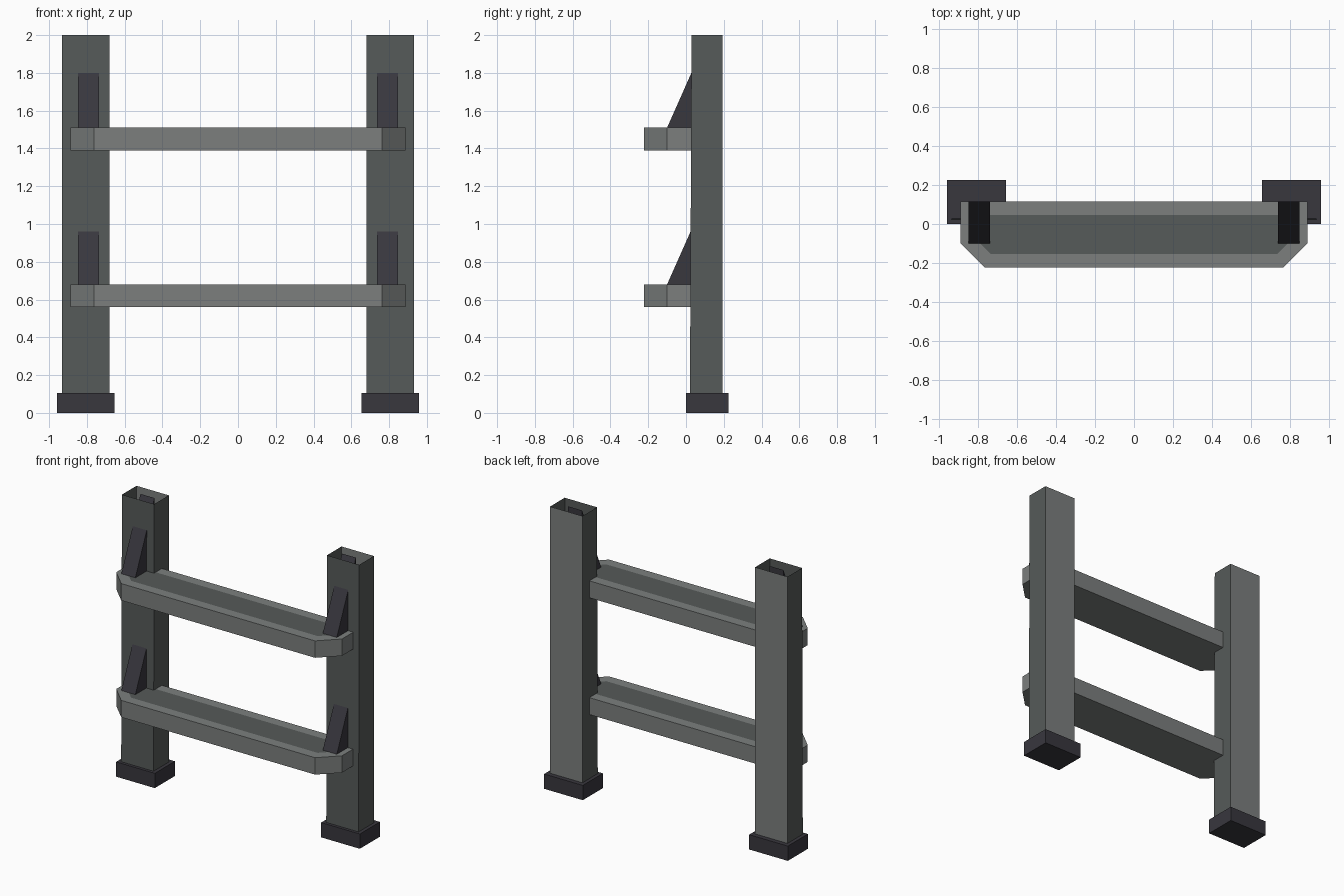
import bpy, bmesh

if "Cube" in bpy.data.objects:
    bpy.data.objects.remove(bpy.data.objects["Cube"])


def material(name, rgb):
    m = bpy.data.materials.new(name)
    m.diffuse_color = (*rgb, 1)
    m.use_nodes = True
    m.node_tree.nodes["Principled BSDF"].inputs["Base Color"].default_value = m.diffuse_color
    return m


LIGHT = material("light grey", (0.200, 0.212, 0.208))
DARK = material("dark grey", (0.093, 0.103, 0.100))
BLACK = material("charcoal", (0.040, 0.038, 0.048))


def finish(name, bm, mats, rule=None):
    bmesh.ops.recalc_face_normals(bm, faces=bm.faces)
    bm.normal_update()
    if rule:
        for f in bm.faces:
            f.material_index = rule(f)
    me = bpy.data.meshes.new(name)
    bm.to_mesh(me)
    bm.free()
    for m in mats:
        me.materials.append(m)
    ob = bpy.data.objects.new(name, me)
    bpy.context.collection.objects.link(ob)
    return ob


def loft(bottom, top, cap_bottom=True, cap_top=True):
    """Join two matching rings of points."""
    bm = bmesh.new()
    a = [bm.verts.new(p) for p in bottom]
    b = [bm.verts.new(p) for p in top]
    n = len(a)
    for i in range(n):
        j = (i + 1) % n
        bm.faces.new((a[i], a[j], b[j], b[i]))
    if cap_bottom:
        bm.faces.new(a[::-1])
    if cap_top:
        bm.faces.new(b)
    return bm


def rect(x0, x1, y0, y1, z):
    return [(x0, y0, z), (x1, y0, z), (x1, y1, z), (x0, y1, z)]


for side, s in (("left", -1), ("right", 1)):
    xs = lambda a, b: sorted((s * a, s * b))
    # foot block
    finish(side + "_foot", loft(rect(*xs(0.654, 0.958), 0.0, 0.225, 0),
                                rect(*xs(0.654, 0.958), 0.0, 0.225, 0.105)), [BLACK])
    # hollow post, open at the top, lighter on the back; built closed so normals face out
    bm = loft(rect(*xs(0.679, 0.933), 0.021, 0.193, 0.1),
              rect(*xs(0.679, 0.933), 0.029, 0.193, 2.0))
    bmesh.ops.recalc_face_normals(bm, faces=bm.faces)
    caps = [f for f in bm.faces if abs(f.normal.z) > 0.9]
    bmesh.ops.delete(bm, geom=caps, context='FACES_ONLY')
    finish(side + "_post", bm, [DARK, LIGHT], lambda f: int(f.calc_center_median().y > 0.15))

for level, z in (("lower", 0.56), ("upper", 1.39)):
    zt = z + 0.12
    # shelf with chamfered front corners and a dark inset panel on top
    outline = [(-0.887, 0.115), (-0.887, -0.1), (-0.762, -0.223),
               (0.762, -0.223), (0.887, -0.1), (0.887, 0.115)]
    bm = loft([(x, y, z) for x, y in outline], [(x, y, zt) for x, y in outline])
    bmesh.ops.recalc_face_normals(bm, faces=bm.faces)
    top = [f for f in bm.faces if f.normal.z > 0.9]
    bmesh.ops.inset_region(bm, faces=top, thickness=0.07, use_even_offset=True)
    finish(level + "_shelf", bm, [LIGHT, DARK],
           lambda f: int(f.normal.z > 0.9 and len(f.verts) == 6))
    # wedge brackets running back into the posts
    for side, s in (("left", -1), ("right", 1)):
        prof = [(-0.1, zt), (0.115, zt), (0.115, zt + 0.485)]
        finish(f"{level}_{side}_bracket",
               loft([(s * 0.737, y, h) for y, h in prof],
                    [(s * 0.847, y, h) for y, h in prof]), [BLACK])
